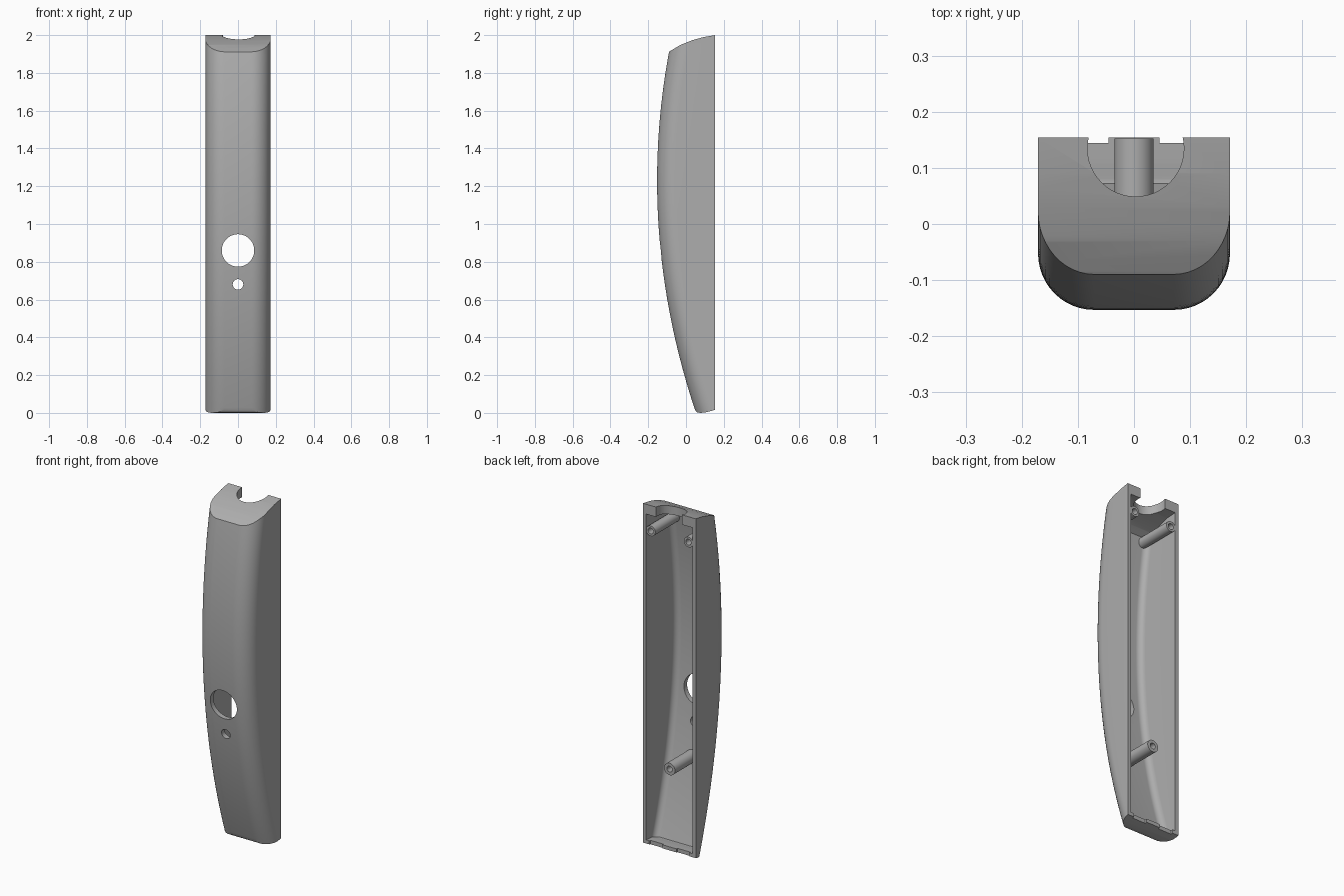
import bpy, bmesh, math
from mathutils import Matrix, Vector

cube = bpy.data.objects.get("Cube")
if cube:
    bpy.data.objects.remove(cube, do_unlink=True)

grey = bpy.data.materials.new("mid grey plastic")
grey.use_nodes = True
grey.diffuse_color = (0.42, 0.42, 0.42, 1)
grey.node_tree.nodes["Principled BSDF"].inputs["Base Color"].default_value = (0.42, 0.42, 0.42, 1)


def front(z):
    """Depth of the bowed front at height z."""
    return -0.153 + 0.136 * (z - 1.23) ** 2


def finish(bm, name):
    bmesh.ops.recalc_face_normals(bm, faces=bm.faces)
    mesh = bpy.data.meshes.new(name)
    bm.to_mesh(mesh)
    bm.free()
    mesh.materials.append(grey)
    ob = bpy.data.objects.new(name, mesh)
    bpy.context.collection.objects.link(ob)
    return ob


def loft(name, rings):
    """Closed solid through a list of equal rings of points."""
    bm = bmesh.new()
    rings = [[bm.verts.new(p) for p in ring] for ring in rings]
    n = len(rings[0])
    for a, b in zip(rings, rings[1:]):
        for j in range(n):
            bm.faces.new((a[j], a[(j + 1) % n], b[(j + 1) % n], b[j]))
    bm.faces.new(rings[0])
    bm.faces.new(rings[-1])
    return finish(bm, name)


def bowed_bar(name, half, offset, radius):
    """Long deep bar with a bowed front and rounded front corners."""
    rings = []
    steps, arc = 48, 12
    for i in range(steps + 1):
        z = -0.06 + 2.13 * i / steps
        y = front(z) + offset
        right = [(half, 0.5)]
        for k in range(arc + 1):
            a = math.pi / 2 * k / arc
            right.append((half - radius + radius * math.cos(a), y + radius - radius * math.sin(a)))
        outline = right + [(-px, py) for px, py in reversed(right)]
        rings.append([(px, py, z) for px, py in outline])
    return loft(name, rings)


def end_trim(name, top_drop, bottom_rise, back):
    """Wide prism with the domed top, rounded foot and flat back of the side outline."""
    top = [(0.154, 2.0), (0.09, 1.989), (0.03, 1.972), (-0.03, 1.948), (-0.085, 1.915), (-0.4, 1.69)]
    foot = [(-0.4, 0.03), (0.046, 0.02), (0.052, 0.008), (0.06, 0.002), (0.08, 0), (0.11, 0.004), (0.154, 0.016)]
    top[0] = (back, top[0][1])
    foot[-1] = (back, foot[-1][1])
    outline = [(y, z - top_drop) for y, z in top] + [(y, z + bottom_rise) for y, z in foot]
    return loft(name, [[(x, y, z) for y, z in outline] for x in (-0.4, 0.4)])


def cylinder(name, radius, start, end):
    start, end = Vector(start), Vector(end)
    axis = end - start
    bm = bmesh.new()
    turn = axis.to_track_quat("Z", "Y").to_matrix().to_4x4()
    bmesh.ops.create_cone(bm, cap_ends=True, segments=48, radius1=radius, radius2=radius,
                          depth=axis.length, matrix=Matrix.Translation((start + end) / 2) @ turn)
    return finish(bm, name)


def box(name, low, high):
    low, high = Vector(low), Vector(high)
    bm = bmesh.new()
    bmesh.ops.create_cube(bm, size=1, matrix=Matrix.Translation((low + high) / 2) @ Matrix.Diagonal((*(high - low), 1)))
    return finish(bm, name)


def combine(target, tool, operation, keep=False):
    mod = target.modifiers.new("cut", "BOOLEAN")
    mod.object, mod.operation, mod.solver = tool, operation, "EXACT"
    bpy.context.view_layer.objects.active = target
    bpy.ops.object.modifier_apply(modifier=mod.name)
    if not keep:
        bpy.data.objects.remove(tool, do_unlink=True)


def smooth(ob):
    bpy.ops.object.select_all(action="DESELECT")
    ob.select_set(True)
    bpy.context.view_layer.objects.active = ob
    bpy.ops.object.shade_smooth_by_angle(angle=math.radians(30))


# Shell: solid bowed bar trimmed to the end shapes, then hollowed from the back
shell = bowed_bar("shell", 0.171, 0, 0.1)
combine(shell, end_trim("end_trim", 0, 0, 0.154), "INTERSECT")
cavity = bowed_bar("cavity", 0.15, 0.03, 0.035)
combine(cavity, end_trim("cavity_trim", 0.05, 0.03, 0.3), "INTERSECT")
combine(shell, cavity, "DIFFERENCE")

# Button hole and indicator hole in the front
combine(shell, cylinder("button_cutter", 0.086, (0, -0.4, 0.86), (0, 0.1, 0.86)), "DIFFERENCE")
combine(shell, cylinder("indicator_cutter", 0.028, (0, -0.4, 0.68), (0, 0.1, 0.68)), "DIFFERENCE")

# Round cable notch in the top wall
combine(shell, cylinder("notch_cutter", 0.086, (0.003, 0.135, 1.86), (0.003, 0.135, 2.2)), "DIFFERENCE")

# Shallow recesses either side of the tab on the foot wall
for side in (-1, 1):
    xs = sorted((side * 0.045, side * 0.13))
    combine(shell, box("recess_cutter", (xs[0], 0.144, -0.1), (xs[1], 0.3, 0.1)), "DIFFERENCE")
smooth(shell)

# Screw posts rising from the floor, each with a blind hole
limit = bowed_bar("post_limit", 0.162, 0.01, 0.09)
for name, x, z in (("left_top_post", 0.122, 1.85), ("right_top_post", -0.122, 1.85), ("lower_post", 0, 0.49)):
    radius = 0.035 if x == 0 else 0.03
    post = cylinder(name, radius, (x, front(z) - 0.02, z), (x, 0.152, z))
    combine(post, limit, "INTERSECT", keep=True)
    combine(post, cylinder("screw_cutter", 0.017, (x, 0.06, z), (x, 0.3, z)), "DIFFERENCE")
    smooth(post)
bpy.data.objects.remove(limit, do_unlink=True)
